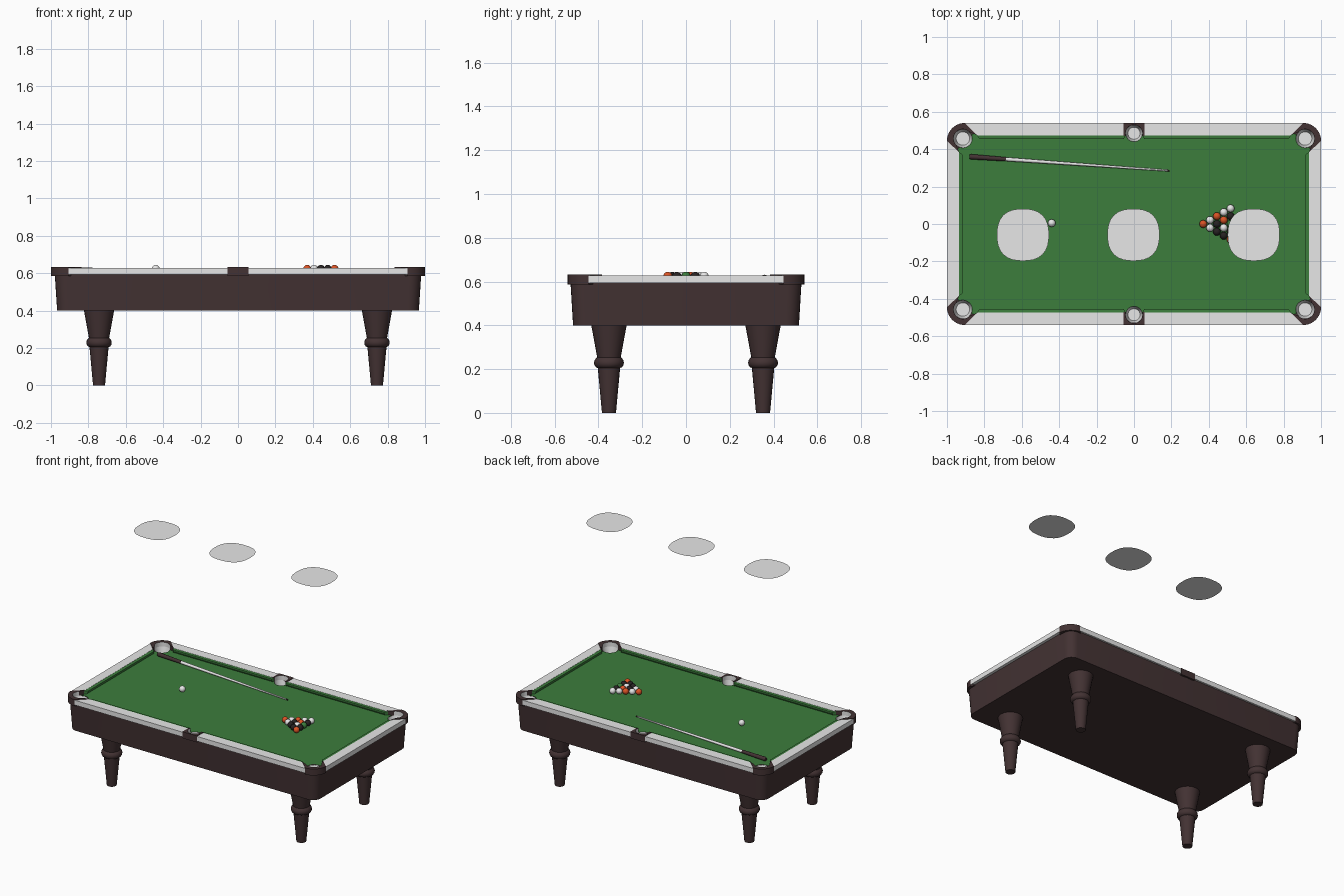
import bpy, bmesh, math
from mathutils import Vector

if "Cube" in bpy.data.objects:
    bpy.data.objects.remove(bpy.data.objects["Cube"])


def material(name, r, g, b):
    m = bpy.data.materials.new(name)
    m.diffuse_color = (r, g, b, 1)
    m.use_nodes = True
    m.node_tree.nodes["Principled BSDF"].inputs["Base Color"].default_value = m.diffuse_color
    return m


WOOD = material("dark_wood", 0.056, 0.032, 0.033)
WHITE = material("off_white", 0.8, 0.8, 0.8)
GREEN = material("green_cloth", 0.045, 0.205, 0.045)
ORANGE = material("orange", 0.70, 0.085, 0.018)
BLACK = material("black", 0.02, 0.016, 0.016)

QUADS = [(1, 1), (-1, 1), (-1, -1), (1, -1)]
CORNER, CORNER_R = (0.915, 0.457), 0.05
MIDDLE, MIDDLE_R = (0, 0.485), 0.045
CLOTH_Z = 0.603


def finish(name, bm, mats, recalc=True, smooth=True):
    if recalc:
        bmesh.ops.recalc_face_normals(bm, faces=bm.faces)
    me = bpy.data.meshes.new(name)
    bm.to_mesh(me)
    bm.free()
    for m in mats:
        me.materials.append(m)
    ob = bpy.data.objects.new(name, me)
    bpy.context.collection.objects.link(ob)
    if smooth:
        bpy.ops.object.select_all(action='DESELECT')
        ob.select_set(True)
        bpy.context.view_layer.objects.active = ob
        bpy.ops.object.shade_smooth_by_angle(angle=math.radians(35))
    return ob


def arc(c, r, a0, a1, n=12):
    return [(c[0] + r * math.cos(math.radians(a0 + (a1 - a0) * i / n)),
             c[1] + r * math.sin(math.radians(a0 + (a1 - a0) * i / n))) for i in range(n + 1)]


def loft(bm, rings, cap0=True, cap1=True):
    vs = [[bm.verts.new(p) for p in ring] for ring in rings]
    n = len(vs[0])
    for a, b in zip(vs, vs[1:]):
        for i in range(n):
            bm.faces.new((a[i], a[(i + 1) % n], b[(i + 1) % n], b[i]))
    if cap0:
        bm.faces.new(vs[0][::-1])
    if cap1:
        bm.faces.new(vs[-1])


def prism(name, outline, z0, z1, mats, hole=None, sx=1, sy=1):
    """Extruded outline; walls lying on the hole circle take the second material."""
    bm = bmesh.new()
    loft(bm, [[(x * sx, y * sy, z) for x, y in outline] for z in (z0, z1)])
    if hole:
        (cx, cy), r = hole
        for f in bm.faces:
            if all(math.hypot(v.co.x * sx - cx, v.co.y * sy - cy) < r + 0.001 for v in f.verts):
                f.material_index = 1
    return finish(name, bm, mats)


def lathe(name, profile, loc, mat, n=20, cap1=True, recalc=True):
    bm = bmesh.new()
    loft(bm, [[(r * math.cos(2 * math.pi * i / n), r * math.sin(2 * math.pi * i / n), z)
               for i in range(n)] for r, z in profile], True, cap1)
    ob = finish(name, bm, [mat], recalc)
    ob.location = loc
    return ob


# Body: tapered box with rounded corners, open under the rails
def rounded_rect(hx, hy, r, z):
    pts = []
    for k, (sx, sy) in enumerate(QUADS):
        pts += arc((sx * (hx - r), sy * (hy - r)), r, 90 * k, 90 * k + 90, 6)
    return [(x, y, z) for x, y in pts]


bm = bmesh.new()
loft(bm, [rounded_rect(0.967, 0.516, 0.06, 0.40), rounded_rect(0.98, 0.528, 0.065, 0.60)], True, False)
finish("table_body", bm, [WOOD], recalc=False)

# Legs with a turned ring
LEG = [(0.032, 0), (0.051, 0.205), (0.06, 0.209), (0.067, 0.22), (0.068, 0.23), (0.066, 0.24),
       (0.059, 0.25), (0.054, 0.254), (0.081, 0.402)]
for sx, sy in QUADS:
    lathe("leg", LEG, (0.743 * sx, 0.352 * sy, 0), WOOD)

# Playing cloth, one quarter at a time with pocket notches
for sx, sy in QUADS:
    outline = [(0, 0), (0.94, 0), (0.94, 0.41)] + arc(CORNER, CORNER_R, 290, 160) \
        + [(0.868, 0.48), (0.045, 0.48)] + arc(MIDDLE, MIDDLE_R, 345, 270, 6)
    bm = bmesh.new()
    f = bm.faces.new([bm.verts.new((x * sx, y * sy, CLOTH_Z)) for x, y in outline])
    f.normal_update()
    if f.normal.z < 0:
        f.normal_flip()
    finish("cloth", bm, [GREEN], recalc=False, smooth=False)

# Corner pocket brackets and long rails
for sx, sy in QUADS:
    bracket = [(0.838, 0.474)] + arc((0.905, 0.445), 0.095, 90, 0, 10) \
        + [(0.935, 0.383)] + arc(CORNER, CORNER_R, -45, 135, 14)
    prism("corner_bracket", bracket, 0.586, 0.632, [WOOD, WHITE], (CORNER, CORNER_R), sx, sy)
    prism("long_rail", [(0.057, 0.472), (0.057, 0.54), (0.905, 0.54), (0.838, 0.472)],
          0.594, 0.628, [WHITE], None, sx, sy)

# Middle pocket brackets and end rails
for s in (1, -1):
    bracket = [(-0.057, 0.47), (-0.057, 0.541), (0.057, 0.541), (0.057, 0.47), (0.0449, 0.47)] \
        + arc(MIDDLE, MIDDLE_R, 0, 180, 14) + [(-0.0449, 0.47)]
    prism("middle_bracket", bracket, 0.586, 0.632, [WOOD, WHITE], (MIDDLE, MIDDLE_R + 0.003), 1, s)
    prism("end_rail", [(0.935, -0.383), (1, -0.445), (1, 0.445), (0.935, 0.383)],
          0.594, 0.628, [WHITE], None, s, 1)


# Cushions: wedge strips with angled ends
def cushion(outer, nose, sx, sy):
    (a, b), (c, d) = outer, nose
    bm = bmesh.new()
    loft(bm, [[(x * sx, y * sy, z) for (x, y), z in
               ((p, 0.60), (p, 0.627), (q, 0.625), (q, 0.617), (m, 0.60))]
              for p, q, m in ((a, c, ((a[0] + c[0]) / 2, (a[1] + c[1]) / 2)),
                              (b, d, ((b[0] + d[0]) / 2, (b[1] + d[1]) / 2)))])
    finish("cushion", bm, [GREEN], smooth=False)


for sx, sy in QUADS:
    cushion(((0.046, 0.474), (0.842, 0.474)), ((0.055, 0.455), (0.825, 0.455)), sx, sy)
for s in (1, -1):
    cushion(((0.937, -0.386), (0.937, 0.386)), ((0.915, -0.369), (0.915, 0.369)), s, 1)

# Pocket cups
cups = [(CORNER[0] * sx, CORNER[1] * sy, CORNER_R) for sx, sy in QUADS] \
    + [(0, MIDDLE[1] * s, MIDDLE_R) for s in (1, -1)]
for x, y, r in cups:
    lathe("pocket_cup", [(r * 0.72, 0.545), (r * 0.85, 0.57), (r, CLOTH_Z - 0.001)],
          (x, y, 0), WHITE, 24, cap1=False)

# Balls: triangle rack and cue ball
R = 0.0208
COLOURS = {'O': ORANGE, 'W': WHITE, 'K': BLACK, 'G': GREEN}


def ball(name, x, y, mat):
    bm = bmesh.new()
    bmesh.ops.create_uvsphere(bm, u_segments=16, v_segments=10, radius=R)
    finish(name, bm, [mat]).location = (x, y, CLOTH_Z + R)


for i, row in enumerate(("O", "WW", "OKK", "WOWK", "WKGKO")):
    for j, c in enumerate(row):
        ball("racked_ball", 0.37 + i * R * 1.76, (i / 2 - j) * 2 * R, COLOURS[c])
ball("cue_ball", -0.44, 0.005, WHITE)

# Cue stick: dark butt, pale shaft, dark tip
butt, tip = Vector((-0.88, 0.36, CLOTH_Z + 0.0145)), Vector((0.19, 0.285, CLOTH_Z + 0.005))
axis = tip - butt
L = axis.length
rot = axis.to_track_quat('Z', 'Y')
for name, prof, mat in (("cue_butt", [(0.011, 0), (0.014, 0.008), (0.011, 0.195)], WOOD),
                        ("cue_shaft", [(0.0105, 0.195), (0.0045, L - 0.012)], WHITE),
                        ("cue_tip", [(0.0045, L - 0.012), (0.004, L)], WOOD)):
    ob = lathe(name, prof, butt, mat, 12)
    ob.rotation_mode = 'QUATERNION'
    ob.rotation_quaternion = rot

# Hanging lamp panels: flat rounded discs
for x in (-0.594, -0.003, 0.64):
    bm = bmesh.new()
    pts = []
    for i in range(32):
        c, s = math.cos(i * math.pi / 16), math.sin(i * math.pi / 16)
        k = 0.139 / (abs(c) ** 2.5 + abs(s) ** 2.5) ** 0.4
        pts.append(bm.verts.new((x + k * c, -0.058 + k * s, 1.73)))
    bm.faces.new(pts)
    finish("lamp_panel", bm, [WHITE], recalc=False, smooth=False)
